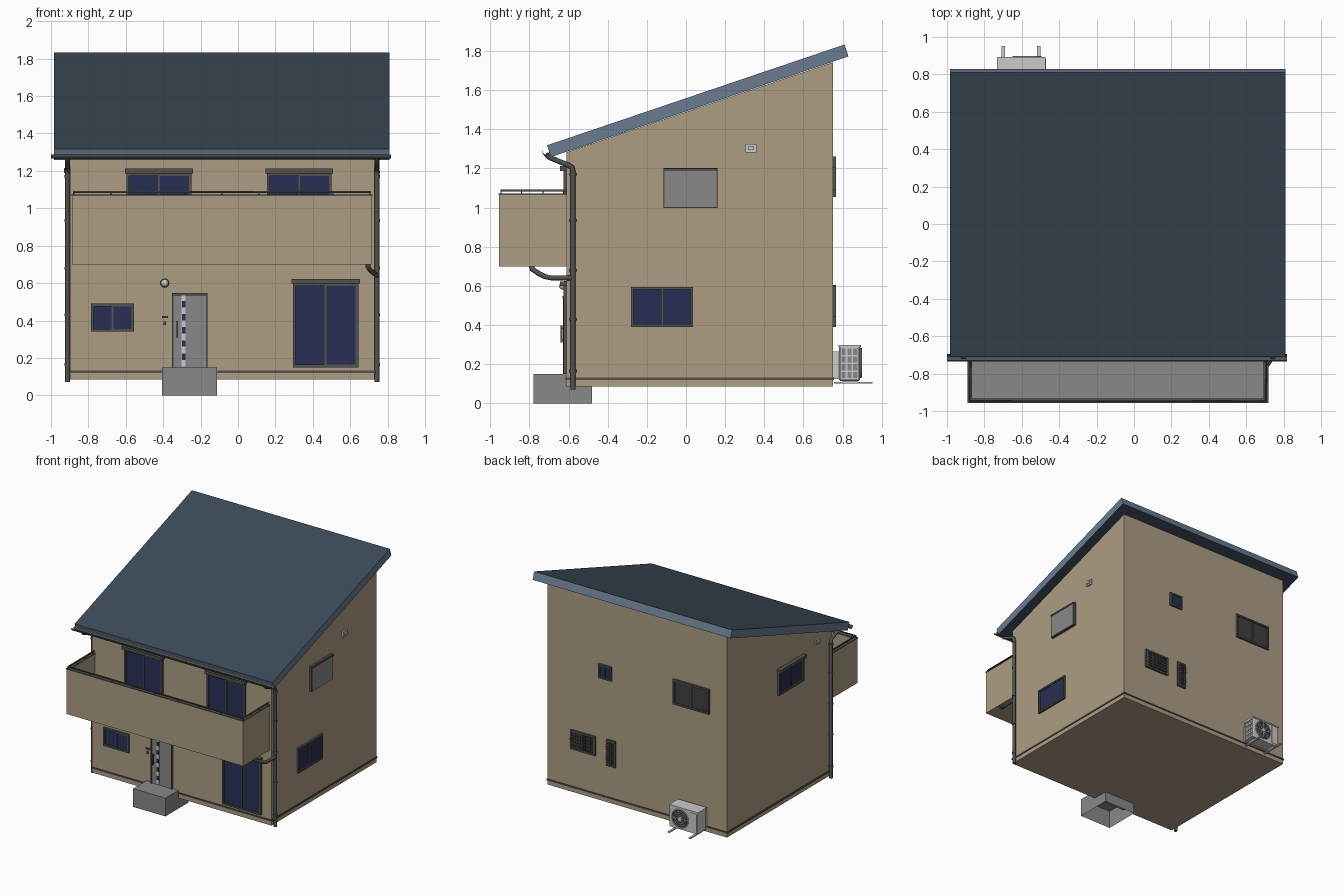
import bpy, bmesh, math
from mathutils import Matrix, Vector

if "Cube" in bpy.data.objects:
    bpy.data.objects.remove(bpy.data.objects["Cube"])


def material(name, r, g, b):
    m = bpy.data.materials.new(name)
    m.diffuse_color = (r, g, b, 1)
    m.use_nodes = True
    m.node_tree.nodes["Principled BSDF"].inputs["Base Color"].default_value = m.diffuse_color
    return m


WALL = material("wall_render", 0.42, 0.34, 0.23)
ROOF = material("roof_sheet", 0.045, 0.07, 0.095)
EDGE = material("roof_edge", 0.14, 0.20, 0.28)
DARK = material("dark_metal", 0.085, 0.085, 0.08)
GLASS = material("glass", 0.022, 0.028, 0.09)
GREY = material("mid_grey", 0.25, 0.25, 0.25)
PANE = material("dark_pane", 0.05, 0.05, 0.05)
LIGHT = material("light_grey", 0.6, 0.6, 0.6)

XL, XR, YF, YB = -0.897, 0.73, -0.61, 0.75      # wall planes


def finish(name, bm, mat, smooth=False):
    me = bpy.data.meshes.new(name)
    bm.to_mesh(me)
    bm.free()
    ob = bpy.data.objects.new(name, me)
    bpy.context.collection.objects.link(ob)
    if mat:
        me.materials.append(mat)
    if smooth:
        me.shade_smooth()
        me.set_sharp_from_angle(angle=math.radians(35))
    return ob


def boxes(name, ranges, mat=None):
    bm = bmesh.new()
    for x0, x1, y0, y1, z0, z1 in ranges:
        mid = Vector((x0 + x1, y0 + y1, z0 + z1)) / 2
        size = Matrix.Diagonal((abs(x1 - x0), abs(y1 - y0), abs(z1 - z0), 1))
        bmesh.ops.create_cube(bm, size=1, matrix=Matrix.Translation(mid) @ size)
    return finish(name, bm, mat)


def prism(name, profile, x0, x1, mat, smooth=False):
    bm = bmesh.new()
    face = bm.faces.new([bm.verts.new((x0, y, z)) for y, z in profile])
    ext = bmesh.ops.extrude_face_region(bm, geom=[face])["geom"]
    bmesh.ops.translate(bm, vec=(x1 - x0, 0, 0), verts=[v for v in ext if isinstance(v, bmesh.types.BMVert)])
    bmesh.ops.recalc_face_normals(bm, faces=bm.faces)
    return finish(name, bm, mat, smooth)


def discs(name, items, mat, axis="Z", sides=24):
    # items: centre, radius 1, radius 2, length
    bm = bmesh.new()
    rot = Matrix.Rotation(math.pi / 2, 4, "X") if axis == "Y" else Matrix()
    for c, r1, r2, length in items:
        bmesh.ops.create_cone(bm, cap_ends=True, segments=sides, radius1=r1, radius2=r2,
                              depth=length, matrix=Matrix.Translation(c) @ rot)
    return finish(name, bm, mat, True)


def pipe(name, points, radius, mat, cyclic=False):
    cu = bpy.data.curves.new(name, "CURVE")
    cu.dimensions = "3D"
    cu.bevel_depth, cu.bevel_resolution, cu.use_fill_caps = radius, 2, True
    sp = cu.splines.new("POLY")
    sp.points.add(len(points) - 1)
    for p, co in zip(sp.points, points):
        p.co = (*co, 1)
    sp.use_cyclic_u = cyclic
    cu.materials.append(mat)
    bpy.context.collection.objects.link(bpy.data.objects.new(name, cu))


def on(wall, u0, u1, z0, z1, d0, d1):
    # box range lying on a wall, d is the distance out of it
    if wall == "front":
        return (u0, u1, YF - d1, YF - d0, z0, z1)
    if wall == "back":
        return (u0, u1, YB + d0, YB + d1, z0, z1)
    if wall == "right":
        return (XR + d0, XR + d1, u0, u1, z0, z1)
    return (XL - d1, XL - d0, u0, u1, z0, z1)


def frame(wall, u0, u1, z0, z1, t, d):
    return [on(wall, u0, u0 + t, z0, z1, -.005, d), on(wall, u1 - t, u1, z0, z1, -.005, d),
            on(wall, u0 + t, u1 - t, z0, z0 + t, -.005, d), on(wall, u0 + t, u1 - t, z1 - t, z1, -.005, d)]


def window(name, wall, u0, u1, z0, z1, pane=GLASS, split=True, shutter=False):
    top = z1 - 0.025 if shutter else z1
    bars = frame(wall, u0 + .004, u1 - .004, z0, top, .014, .016)
    mid = (u0 + u1) / 2
    if split:
        bars.append(on(wall, mid - .005, mid + .005, z0 + .014, top - .014, 0, .012))
    boxes(name + "_frame", bars, DARK)
    panes = [on(wall, u0 + .014, mid, z0 + .012, top - .012, -.005, .004),
             on(wall, mid, u1 - .014, z0 + .012, top - .012, -.005, .008)]
    boxes(name + "_pane", panes, pane)
    if shutter:
        boxes(name + "_shutter_box", [on(wall, u0 - .004, u1 + .004, top, z1, -.005, .034)], DARK)


# House body, plinth trim and roof slab
prism("house_walls", [(YF, .085), (YB, .085), (YB, 1.742), (YF, 1.283)], XL, XR, WALL)
boxes("plinth_trim", [(XL - .006, XR + .006, YF - .006, YB + .006, .12, .132)], DARK)
roof = prism("roof", [(-.69, 1.258), (.83, 1.772), (.81, 1.833), (-.71, 1.318)], -.985, .81, EDGE)
roof.data.materials.append(ROOF)
for p in roof.data.polygons:
    if abs(p.normal.z) > 0.8:
        p.material_index = 1

# Half round gutter under the front eave
arc = [math.pi * (1 + i / 8) for i in range(9)]
gut = [(-.715 + .02 * math.cos(a), 1.287 + .022 * math.sin(a)) for a in arc]
gut += [(-.715 + .016 * math.cos(a), 1.287 + .018 * math.sin(a)) for a in reversed(arc)]
prism("gutter", gut, -1.0, .818, DARK, True)

# Downpipes with clips, and balcony drain
for side, x, wx in (("left", -.911, XL), ("right", .743, XR)):
    pipe(side + "_downpipe", [(x, -.715, 1.275), (x, -.70, 1.257), (x, -.60, 1.216), (x, -.583, 1.205),
                              (x, -.577, 1.18), (x, -.577, .07)], .0135, DARK)
    heights = (.165, .43, .68, .935, 1.17)
    discs(side + "_pipe_clips", [((x, -.577, z), .017, .017, .014) for z in heights], DARK)
    boxes(side + "_pipe_brackets", [(min(x, wx), max(x, wx), -.582, -.572, z - .005, z + .005) for z in heights], DARK)
pipe("balcony_drain", [(.695, -.79, .705), (.695, -.785, .685), (.71, -.755, .665), (.735, -.72, .647),
                       (.743, -.69, .641), (.743, -.577, .641)], .0135, DARK)

# Balcony: parapets, floor, coping, handrail
bx0, bx1, by = -.888, .715, -.955
def parapet(z0, z1, o):
    t = .02 + o
    return [(bx0 - o, bx1 + o, by - o, by + t, z0, z1), (bx0 - o, bx0 + t, by + t, YF, z0, z1),
            (bx1 - t, bx1 + o, by + t, YF, z0, z1)]
boxes("balcony_parapet", parapet(.70, 1.065, 0) + [(bx0 + .02, bx1 - .02, by + .02, YF, .70, .728)], WALL)
boxes("balcony_floor", [(bx0 + .02, bx1 - .02, by + .02, YF, .728, .733)], GREY)
boxes("balcony_coping", parapet(1.065, 1.073, .003), DARK)
rx0, rx1, ry = bx0 + .01, bx1 - .01, by + .01
pipe("balcony_handrail", [(rx0, YF, 1.087), (rx0, ry, 1.087), (rx1, ry, 1.087), (rx1, YF, 1.087)], .006, DARK)
spots = [(rx0 + (rx1 - rx0) * i / 8, ry) for i in range(9)]
spots += [(x, y) for x in (rx0, rx1) for y in (-.84, -.73, -.625)]
boxes("handrail_posts", [(x - .003, x + .003, y - .003, y + .003, 1.07, 1.087) for x, y in spots], DARK)

# Windows
window("left_balcony_door", "front", -.60, -.245, .745, 1.212, shutter=True)
window("right_balcony_door", "front", .15, .505, .745, 1.212, shutter=True)
window("patio_door", "front", .29, .647, .15, .623, shutter=True)
window("small_front_window", "front", -.79, -.552, .34, .49)
window("right_lower_window", "right", -.285, .04, .39, .595)
window("left_upper_window", "left", -.235, .10, 1.0, 1.215, shutter=True)
window("back_small_window", "back", .14, .268, 1.09, 1.205, split=False)
window("back_upper_window", "back", -.745, -.411, 1.055, 1.26, pane=PANE)
boxes("right_upper_frame", frame("right", -.116, .161, .998, 1.203, .012, .02), DARK)
boxes("right_upper_shutter", [on("right", -.11, .155, 1.002, 1.19, -.005, .024)], GREY)
boxes("right_upper_shutter_top", [on("right", -.114, .159, 1.188, 1.2, -.005, .028)], DARK)

# Grilled windows on the back
for name, u0, u1, z0, z1, nu, nz in (("wide_grille", .287, .52, .44, .597, 10, 6),
                                     ("narrow_grille", .105, .195, .39, .604, 3, 10)):
    window(name, "back", u0, u1, z0, z1, pane=PANE, split=False)
    us = [u0 + (u1 - u0) * i / nu for i in range(1, nu)]
    zs = [z0 + (z1 - z0) * i / nz for i in range(1, nz)]
    boxes(name + "_bars", [on("back", u - .002, u + .002, z0, z1, .01, .015) for u in us]
          + [on("back", u0, u1, z - .003, z + .003, .009, .014) for z in zs], DARK)

# Wall vents
for wall, u, z in (("right", .332, 1.303), ("left", -.415, 1.25)):
    boxes(wall + "_vent", frame(wall, u - .027, u + .027, z - .022, z + .022, .012, .012)
          + [on(wall, u - .015, u + .015, z - .01, z + .012, 0, .022)], LIGHT)

# Front door
boxes("door_leaf", [on("front", -.345, -.168, .15, .537, -.005, .01)], GREY)
boxes("door_frame", [on("front", -.352, -.344, .15, .548, -.005, .018), on("front", -.17, -.162, .15, .548, -.005, .018),
                     on("front", -.352, -.162, .535, .548, -.005, .02)], DARK)
boxes("door_light_strip", [on("front", -.302, -.28, .155, .535, .005, .013)], LIGHT)
boxes("door_glazing", [on("front", -.3, -.282, z, z + .034, .008, .0145) for z in (.19, .26, .33, .40, .47)], GLASS)
boxes("door_handle", [on("front", -.33, -.322, .31, .398, .022, .03), on("front", -.329, -.323, .32, .328, .005, .025),
                      on("front", -.329, -.323, .38, .388, .005, .025)], DARK)
boxes("mail_slot_and_intercom", [on("front", -.407, -.373, .414, .424, -.002, .01),
                                 on("front", -.398, -.384, .376, .396, -.002, .01)], DARK)

# Porch lamp
discs("lamp_base", [((-.392, YF - .006, .60), .025, .025, .014)], DARK, "Y")
bm = bmesh.new()
bmesh.ops.create_uvsphere(bm, u_segments=16, v_segments=10, radius=.02, matrix=Matrix.Translation((-.392, YF - .018, .60)))
finish("lamp_globe", bm, LIGHT, True)

# Entrance step, open underneath
step = boxes("entrance_step", [(-.405, -.112, -.78, -.48, 0, .15)], GREY)
bm = bmesh.new()
bm.from_mesh(step.data)
bmesh.ops.delete(bm, geom=[f for f in bm.faces if f.normal.z < -.9], context="FACES")
bm.to_mesh(step.data)
bm.free()

# Air conditioner outdoor unit
body = boxes("aircon_body", [(-.728, -.478, .782, .888, .115, .292)], LIGHT)
bev = body.modifiers.new("bevel", "BEVEL")
bev.width, bev.segments = .006, 2
boxes("aircon_lid", [(-.733, -.473, .778, .893, .288, .299)], LIGHT)
boxes("aircon_valve_cover", [(-.715, -.49, .752, .782, .125, .265)], LIGHT)
boxes("aircon_feet", [(x - .009, x + .009, .755, .953, .10, .108) for x in (-.70, -.51)]
      + [(x - .007, x + .007, .80, .875, .106, .118) for x in (-.70, -.51)], LIGHT)
fc = (-.572, .889, .207)
discs("aircon_fan_recess", [(fc, .072, .072, .004)], PANE, "Y", 32)
for i, r in enumerate((.074, .056, .04, .024)):
    ring = [(fc[0] + r * math.cos(a), .894, fc[2] + r * math.sin(a)) for a in (math.tau * k / 32 for k in range(32))]
    pipe("aircon_fan_ring_%d" % i, ring, .004 if i == 0 else .002, LIGHT, True)
for k in range(4):
    c, s = .074 * math.cos(k * math.pi / 4), .074 * math.sin(k * math.pi / 4)
    pipe("aircon_fan_spoke_%d" % k, [(fc[0] - c, .894, fc[2] - s), (fc[0] + c, .894, fc[2] + s)], .002, LIGHT)
discs("aircon_fan_hub", [((fc[0], .894, fc[2]), .017, .017, .01)], LIGHT, "Y")
boxes("aircon_service_panel", [(-.72, -.662, .885, .891, .13, .28)], LIGHT)
boxes("aircon_side_recess", [(-.48, -.4765, .79, .88, .125, .283)], GREY)
boxes("aircon_side_grid", [(-.48, -.47, y - .004, y + .004, .12, .287) for y in (.79, .82, .85, .88)]
      + [(-.48, -.47, .786, .884, z - .004, z + .004) for z in (.124, .164, .204, .244, .284)], LIGHT)
